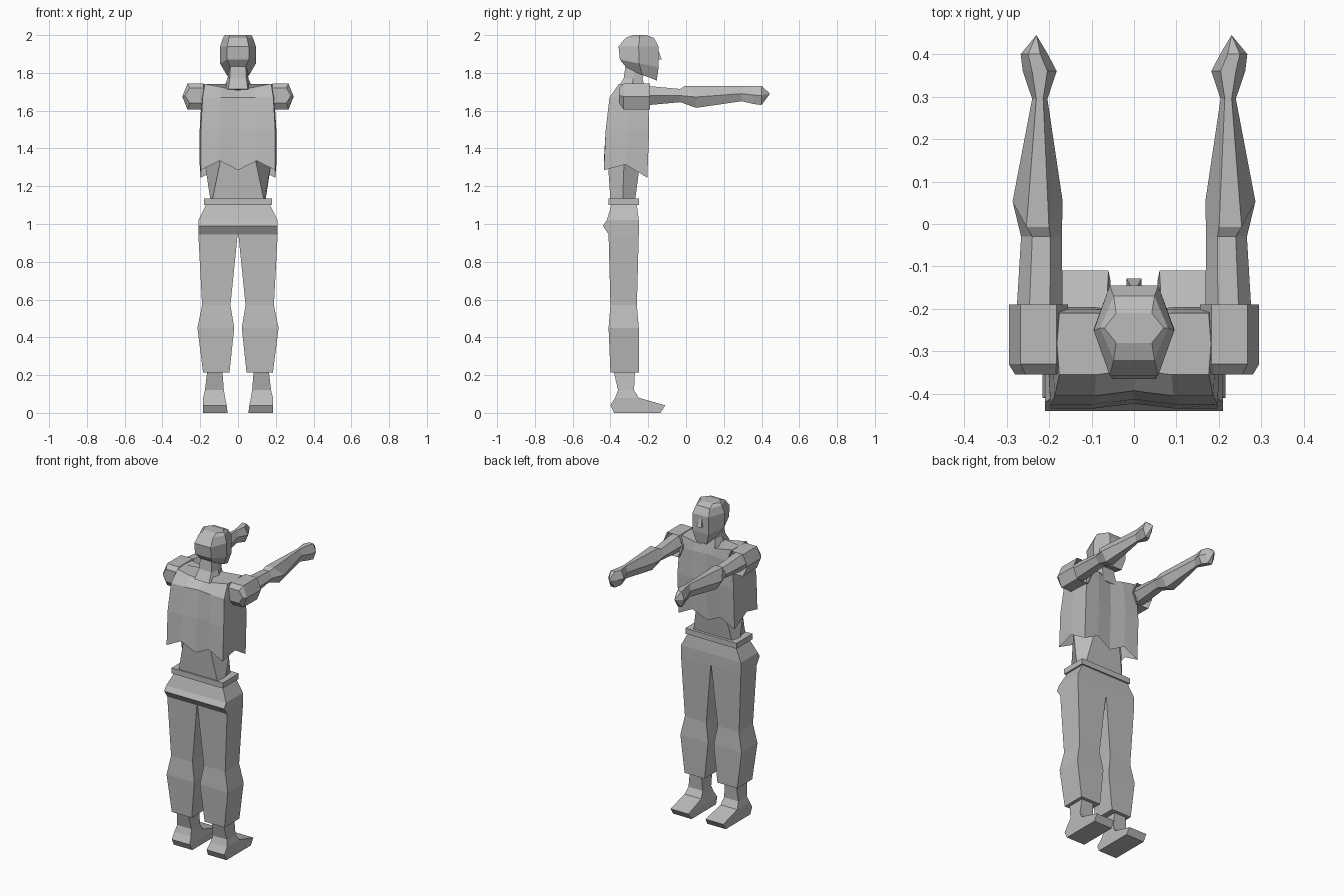
import bpy
import bmesh

BACK, MIDDLE, FRONT = -.41, -.28, -.25

cube = bpy.data.objects.get("Cube")
if cube:
    bpy.data.objects.remove(cube, do_unlink=True)

grey = bpy.data.materials.new("plain grey")
grey.use_nodes = True
grey.diffuse_color = (.5, .5, .5, 1)
grey.node_tree.nodes["Principled BSDF"].inputs["Base Color"].default_value = grey.diffuse_color


def loft(name, rings, cap_start=True, cap_end=True):
    """Skin a list of equal-length point rings into a flat-shaded part."""
    bm = bmesh.new()
    loops = [[bm.verts.new(point) for point in ring] for ring in rings]
    for lower, upper in zip(loops, loops[1:]):
        for i in range(len(lower)):
            bm.faces.new((lower[i - 1], lower[i], upper[i], upper[i - 1]))
    if cap_start:
        bm.faces.new(loops[0])
    if cap_end:
        bm.faces.new(loops[-1])
    bmesh.ops.remove_doubles(bm, verts=bm.verts, dist=.0005)
    bmesh.ops.recalc_face_normals(bm, faces=bm.faces)
    mesh = bpy.data.meshes.new(name)
    bm.to_mesh(mesh)
    bm.free()
    mesh.materials.append(grey)
    bpy.context.collection.objects.link(bpy.data.objects.new(name, mesh))


def pair(name, rings, cap_end=True):
    """Build a part on the left and its mirror image on the right."""
    mirrored = [[(-x, y, z) for x, y, z in ring] for ring in rings]
    loft("left_" + name, rings, cap_end=cap_end)
    loft("right_" + name, mirrored, cap_end=cap_end)


def box_ring(z, outer, inner=None, back=BACK, front=FRONT):
    """Level rectangle, centred unless an inner edge is given."""
    if inner is None:
        inner = -outer
    return [(inner, back, z), (outer, back, z), (outer, front, z), (inner, front, z)]


def hex_ring(z, width, back, front, corner=.6, tilt=0):
    """Six-sided section, widest at its sides, tilted up towards the back."""
    narrow = width * corner
    side = (back + front) / 2
    return [(-narrow, back, z + tilt), (narrow, back, z + tilt), (width, side, z),
            (narrow, front, z - tilt), (-narrow, front, z - tilt), (-width, side, z)]


def shirt_ring(z, width, back, front, jag=0, dip=0, tilt=0):
    """Torso section; jag lifts every other point, dip lowers the centre."""
    steps = (-1, -.5, 0, .5, 1)
    ring = []
    for y, way, rise in ((back, 1, tilt), (front, -1, -tilt)):
        for step in steps:
            lift = jag if abs(step) == .5 else 0
            hollow = .012 * way * (step == 0)
            sag = dip * (1 - abs(step))
            ring.append((step * way * width, y + hollow, z + rise + lift - sag))
        ring.append((way * width * 1.03, (back + front) / 2, z + jag))
    return ring


def limb_ring(y, centre, half, bottom, top=1.73, corner=.45, lean=0):
    """Upright six-sided section of an arm or sleeve."""
    narrow = half * corner
    middle = (top + bottom) / 2
    return [(centre - narrow, y - lean, top), (centre + narrow, y - lean, top),
            (centre + half, y, middle), (centre + narrow, y, bottom),
            (centre - narrow, y, bottom), (centre - half, y, middle)]


# Head, with a sloping jaw and a small nose
loft("head", [
    hex_ring(z=2, width=.07, back=-.28, front=-.21),
    hex_ring(z=1.985, width=.08, back=-.32, front=-.17),
    hex_ring(z=1.94, width=.095, back=-.357, front=-.145),
    hex_ring(z=1.85, width=.095, back=-.35, front=-.145, tilt=.02),
    hex_ring(z=1.79, width=.06, back=-.31, front=-.155, tilt=.03),
])
loft("nose", [
    box_ring(z=1.93, outer=.006, back=-.17, front=-.15),
    box_ring(z=1.87, outer=.018, back=-.17, front=-.128),
])
loft("neck", [
    hex_ring(z=1.82, width=.05, back=-.32, front=-.22, corner=.8, tilt=.02),
    hex_ring(z=1.77, width=.055, back=-.33, front=-.23, corner=.8),
    hex_ring(z=1.7, width=.085, back=-.365, front=-.21, tilt=.015),
])

# Shirt with a ragged open hem and a dipped neckline
loft("shirt", [
    shirt_ring(z=1.265, width=.197, back=-.435, front=-.205, jag=.05, tilt=.02),
    shirt_ring(z=1.5, width=.197, back=-.425, front=-.195),
    shirt_ring(z=1.67, width=.187, back=-.405, front=-.2),
    shirt_ring(z=1.742, width=.176, back=-.355, front=-.21, dip=.035),
], cap_start=False)

# Bare waist, its faces forming a wedge above the belt
loft("waist", [
    hex_ring(z=1.12, width=.145, back=-.4, front=-.27, corner=.95),
    hex_ring(z=1.35, width=.18, back=-.415, front=-.24, corner=.5),
])

# Trousers: waistband, hips with a seat fold, and two legs
loft("waistband", [box_ring(z, outer=.18) for z in (1.1, 1.135)])
loft("hips", [
    box_ring(z=1.1, outer=.17, back=-.395, front=-.26),
    box_ring(z=1.02, outer=.21, back=-.42),
    box_ring(z=.99, outer=.21, back=-.44),
    box_ring(z=.945, outer=.21),
])
pair("trouser_leg", [
    box_ring(z=.945, outer=.21, inner=.002),
    box_ring(z=.57, outer=.19, inner=.04, back=-.4, front=-.26),
    box_ring(z=.45, outer=.215, inner=.02),
    box_ring(z=.215, outer=.185, inner=.045, back=-.4),
])

# Feet: ankle spreading into a flat wedge shoe
pair("foot", [
    box_ring(z=.23, outer=.162, inner=.083, back=-.385, front=-.27),
    box_ring(z=.12, outer=.175, inner=.075, back=-.36, front=-.275),
    box_ring(z=.08, outer=.185, inner=.068, back=-.375, front=-.25),
    box_ring(z=.04, outer=.185, inner=.06, back=-.4, front=-.11),
    box_ring(z=0, outer=.185, inner=.055, back=-.38, front=-.135),
])

# Short sleeves, open towards the forearm
pair("sleeve", [
    limb_ring(y=-.355, centre=.22, half=.06, bottom=1.64, top=1.72, corner=.6),
    limb_ring(y=-.33, centre=.225, half=.07, bottom=1.607, top=1.744, corner=.6),
    limb_ring(y=-.19, centre=.225, half=.07, bottom=1.605, top=1.744, corner=.6),
], cap_end=False)

# Arms reaching forward: shoulder, elbow, wrist, fist and knuckle
pair("arm", [
    limb_ring(y=MIDDLE, centre=.22, half=.05, bottom=1.63),
    limb_ring(y=-.195, centre=.222, half=.054, bottom=1.63),
    limb_ring(y=-.03, centre=.218, half=.048, bottom=1.645, top=1.715),
    limb_ring(y=.053, centre=.227, half=.059, bottom=1.615, lean=.06),
    limb_ring(y=.295, centre=.222, half=.018, bottom=1.65),
    limb_ring(y=.36, centre=.222, half=.04, bottom=1.635),
    limb_ring(y=.4, centre=.235, half=.032, bottom=1.63),
    limb_ring(y=.445, centre=.23, half=0, bottom=1.69, top=1.69),
])
